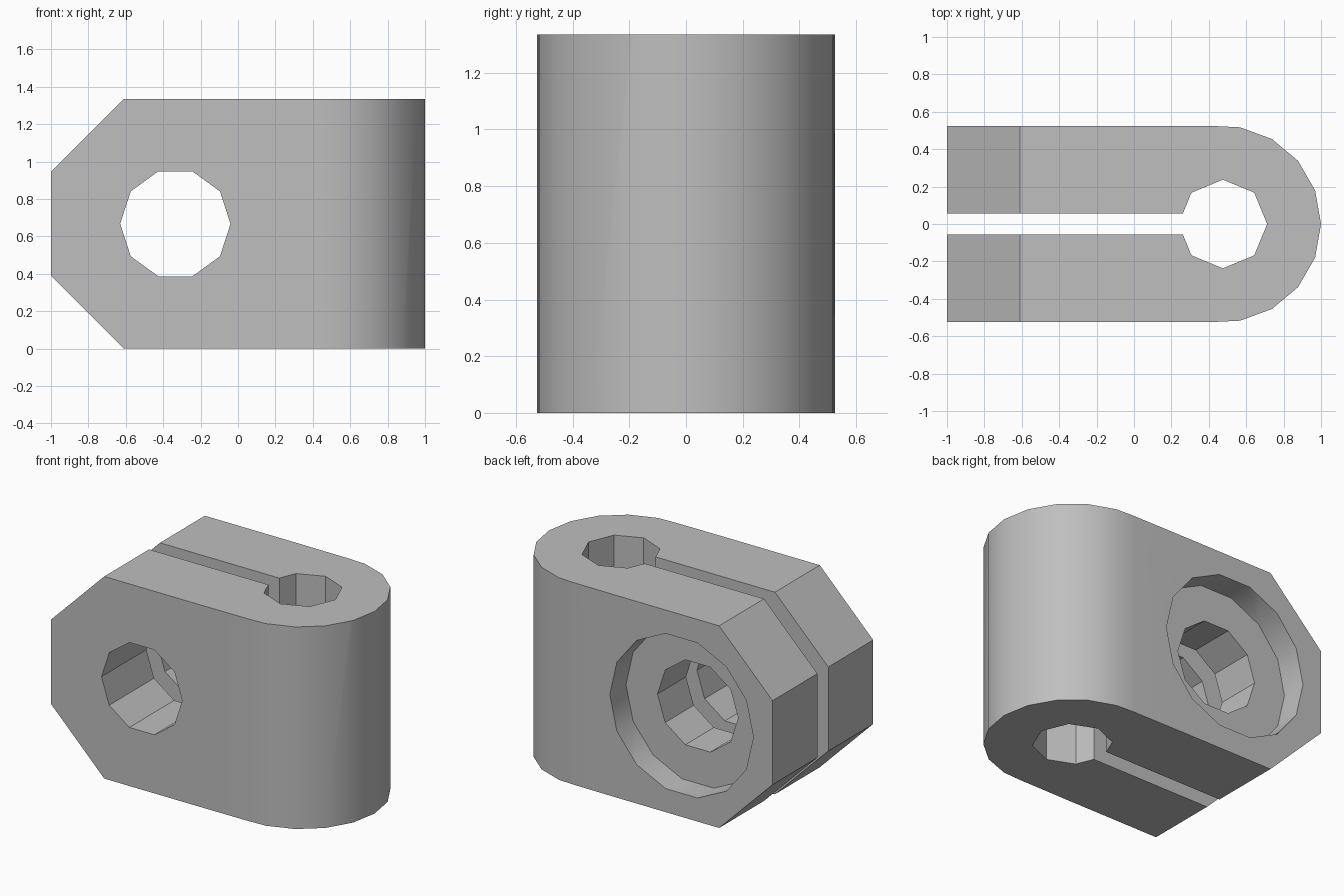
import bpy, bmesh
from math import cos, sin, pi
from mathutils import Vector

default = bpy.data.objects.get("Cube")
if default:
    bpy.data.objects.remove(default, do_unlink=True)

HEIGHT, HALF_WIDTH = 1.335, 0.525
PIVOT_X = 0.475                       # centre of the rounded end and its bore
BOLT_X, BOLT_Z = -0.335, HEIGHT / 2   # centre of the cross bolt hole

grey = bpy.data.materials.new("light grey")
grey.use_nodes = True
colour = (0.52, 0.52, 0.52, 1)
grey.diffuse_color = colour
grey.node_tree.nodes["Principled BSDF"].inputs["Base Color"].default_value = colour


def ring(cx, cy, radius, sides):
    return [(cx + radius * cos(2 * pi * i / sides),
             cy + radius * sin(2 * pi * i / sides)) for i in range(sides)]


def prism(name, outline, axis, low, high):
    """Extrude a 2D outline along z (xy outline) or y (xz outline)."""
    bm = bmesh.new()
    place = (lambda a, b: (a, b, low)) if axis == "z" else (lambda a, b: (a, low, b))
    face = bm.faces.new([bm.verts.new(place(a, b)) for a, b in outline])
    moved = bmesh.ops.extrude_face_region(bm, geom=[face])["geom"]
    step = Vector((0, 0, high - low)) if axis == "z" else Vector((0, high - low, 0))
    bmesh.ops.translate(bm, vec=step,
                        verts=[v for v in moved if isinstance(v, bmesh.types.BMVert)])
    bmesh.ops.recalc_face_normals(bm, faces=bm.faces)
    mesh = bpy.data.meshes.new(name)
    bm.to_mesh(mesh)
    bm.free()
    mesh.materials.append(grey)
    obj = bpy.data.objects.new(name, mesh)
    bpy.context.collection.objects.link(obj)
    return obj


def combine(target, cutter, operation="DIFFERENCE"):
    cutter.hide_render = True
    mod = target.modifiers.new("cut", "BOOLEAN")
    mod.operation, mod.solver, mod.object = operation, "EXACT", cutter
    bpy.context.view_layer.objects.active = target
    bpy.ops.object.modifier_apply(modifier=mod.name)
    bpy.data.objects.remove(cutter, do_unlink=True)


# Body: straight sides running into a rounded end
side = [(-1, HALF_WIDTH), (0.04, HALF_WIDTH), (0.44, 0.523)]
arc = [(PIVOT_X + HALF_WIDTH * cos(a * pi / 180), HALF_WIDTH * sin(a * pi / 180))
       for a in range(80, -1, -20)]
half = side + arc
body = prism("clamp_body", half + [(x, -y) for x, y in reversed(half[:-1])],
             "z", 0, HEIGHT)

# Chamfered corners at the open end
corner = 0.39
shape = [(-1, corner), (-1 + corner, 0), (2, 0), (2, HEIGHT),
         (-1 + corner, HEIGHT), (-1, HEIGHT - corner)]
combine(body, prism("chamfer_shape", shape, "y", -1, 1), "INTERSECT")

# Vertical bore and the slot that opens it
combine(body, prism("bore_cutter", ring(PIVOT_X, 0, 0.237, 8), "z", -1, 2))
gap = 0.057
combine(body, prism("slot_cutter", [(-2, -gap), (PIVOT_X, -gap),
                                    (PIVOT_X, gap), (-2, gap)], "z", -1, 2))

# Cross bolt hole with a wide recess at the back
combine(body, prism("bolt_cutter", ring(BOLT_X, BOLT_Z, 0.295, 10), "y", -1, 1))
combine(body, prism("recess_cutter", ring(BOLT_X, BOLT_Z, 0.525, 14), "y", 0.355, 1))

# Smooth the rounded end and recess, keep the other edges crisp
bpy.ops.object.select_all(action="DESELECT")
body.select_set(True)
bpy.context.view_layer.objects.active = body
bpy.ops.object.shade_smooth_by_angle(angle=30 * pi / 180)
